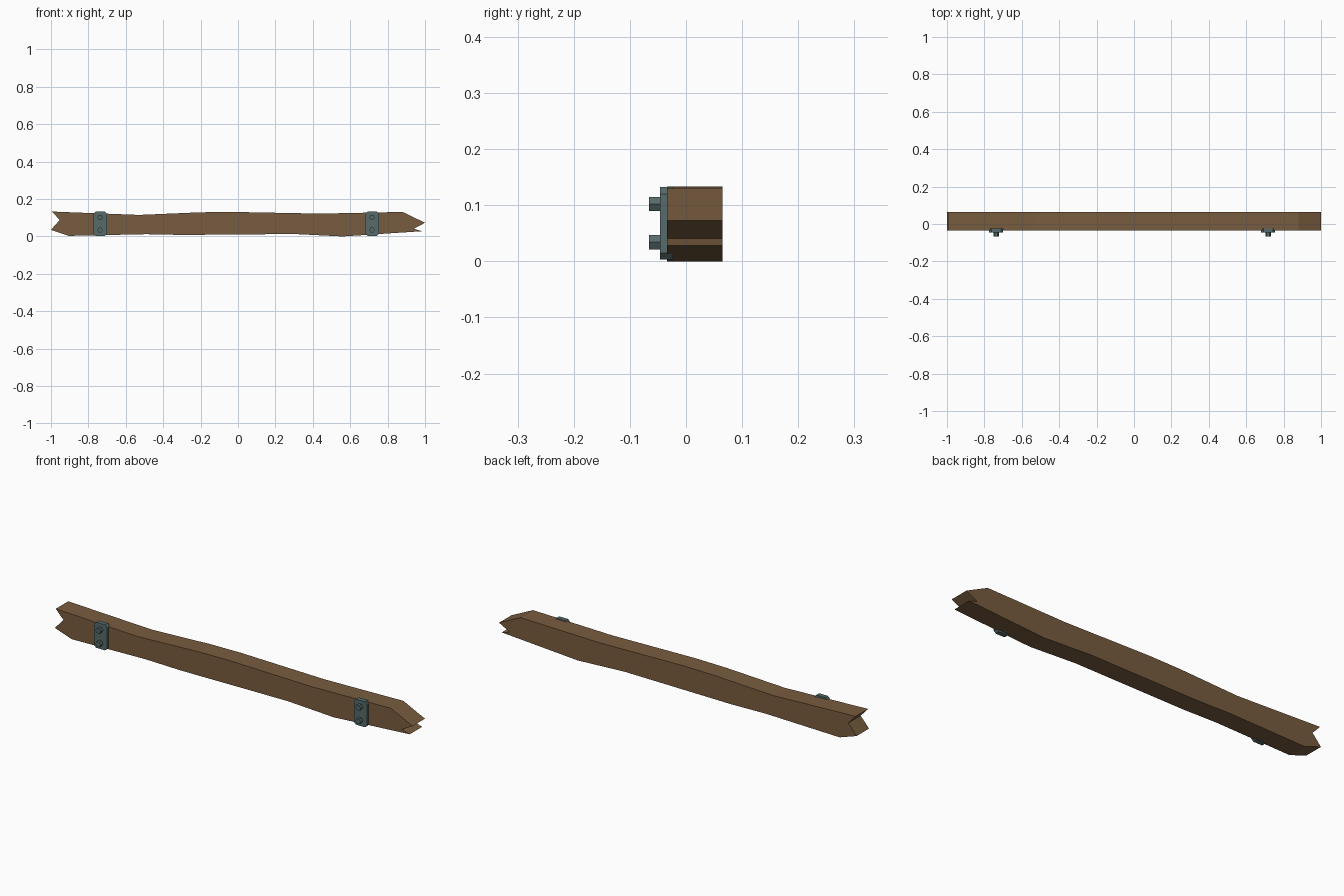
import bpy
import bmesh
import math
from mathutils import Matrix

if "Cube" in bpy.data.objects:
    bpy.data.objects.remove(bpy.data.objects["Cube"], do_unlink=True)


def material(name, rgb):
    mat = bpy.data.materials.new(name)
    mat.use_nodes = True
    mat.diffuse_color = (*rgb, 1)
    mat.node_tree.nodes["Principled BSDF"].inputs["Base Color"].default_value = (*rgb, 1)
    return mat


def add_object(name, bm, mat):
    bmesh.ops.recalc_face_normals(bm, faces=bm.faces)
    mesh = bpy.data.meshes.new(name)
    bm.to_mesh(mesh)
    bm.free()
    mesh.materials.append(mat)
    obj = bpy.data.objects.new(name, mesh)
    bpy.context.collection.objects.link(obj)
    return obj


def extrude_outline(name, outline, front, back, mat):
    """Solid made by pushing an x-z outline along y."""
    bm = bmesh.new()
    face = bm.faces.new([bm.verts.new((x, front, z)) for x, z in outline])
    result = bmesh.ops.extrude_face_region(bm, geom=[face], use_keep_orig=True)
    verts = [v for v in result["geom"] if isinstance(v, bmesh.types.BMVert)]
    bmesh.ops.translate(bm, verts=verts, vec=(0, back - front, 0))
    return add_object(name, bm, mat)


wood = material("brown wood", (0.19, 0.108, 0.05))
metal = material("grey green metal", (0.095, 0.145, 0.145))

# Warped plank with splintered ends
top_edge = [(-0.995, 0.133), (-0.53, 0.115), (-0.2, 0.129), (-0.03, 0.131),
            (0.44, 0.122), (0.88, 0.131)]
right_end = [(1.0, 0.073), (0.94, 0.041), (0.985, 0.028)]
bottom_edge = [(0.56, 0.0), (0.3, 0.013), (-0.3, 0.008), (-0.49, 0.012), (-0.905, 0.003)]
left_end = [(-1.0, 0.035), (-0.953, 0.088)]
extrude_outline("plank", top_edge + right_end + bottom_edge + left_end, -0.034, 0.065, wood)

# Metal brackets with clipped corners, each held by two hex bolts
HALF_W, LOW, HIGH, CLIP = 0.037, 0.003, 0.132, 0.012
for side, cx in (("right", -0.737), ("left", 0.717)):
    l, r = cx - HALF_W, cx + HALF_W
    plate = [(l + CLIP, HIGH), (r - CLIP, HIGH), (r, HIGH - CLIP), (r, LOW + CLIP),
             (r - CLIP, LOW), (l + CLIP, LOW), (l, LOW + CLIP), (l, HIGH - CLIP)]
    extrude_outline(f"{side}_bracket", plate, -0.046, -0.023, metal)
    for level, cz in (("lower", 0.034), ("upper", 0.102)):
        bm = bmesh.new()
        bmesh.ops.create_cone(bm, cap_ends=True, segments=6, radius1=0.0145,
                              radius2=0.0145, depth=0.024)
        # Lay the bolt along y with its flats at the top and bottom
        turn = Matrix.Rotation(math.radians(90), 4, "X") @ Matrix.Rotation(math.radians(30), 4, "Z")
        bmesh.ops.transform(bm, matrix=Matrix.Translation((cx, -0.054, cz)) @ turn, verts=bm.verts)
        add_object(f"{side}_{level}_bolt", bm, metal)
